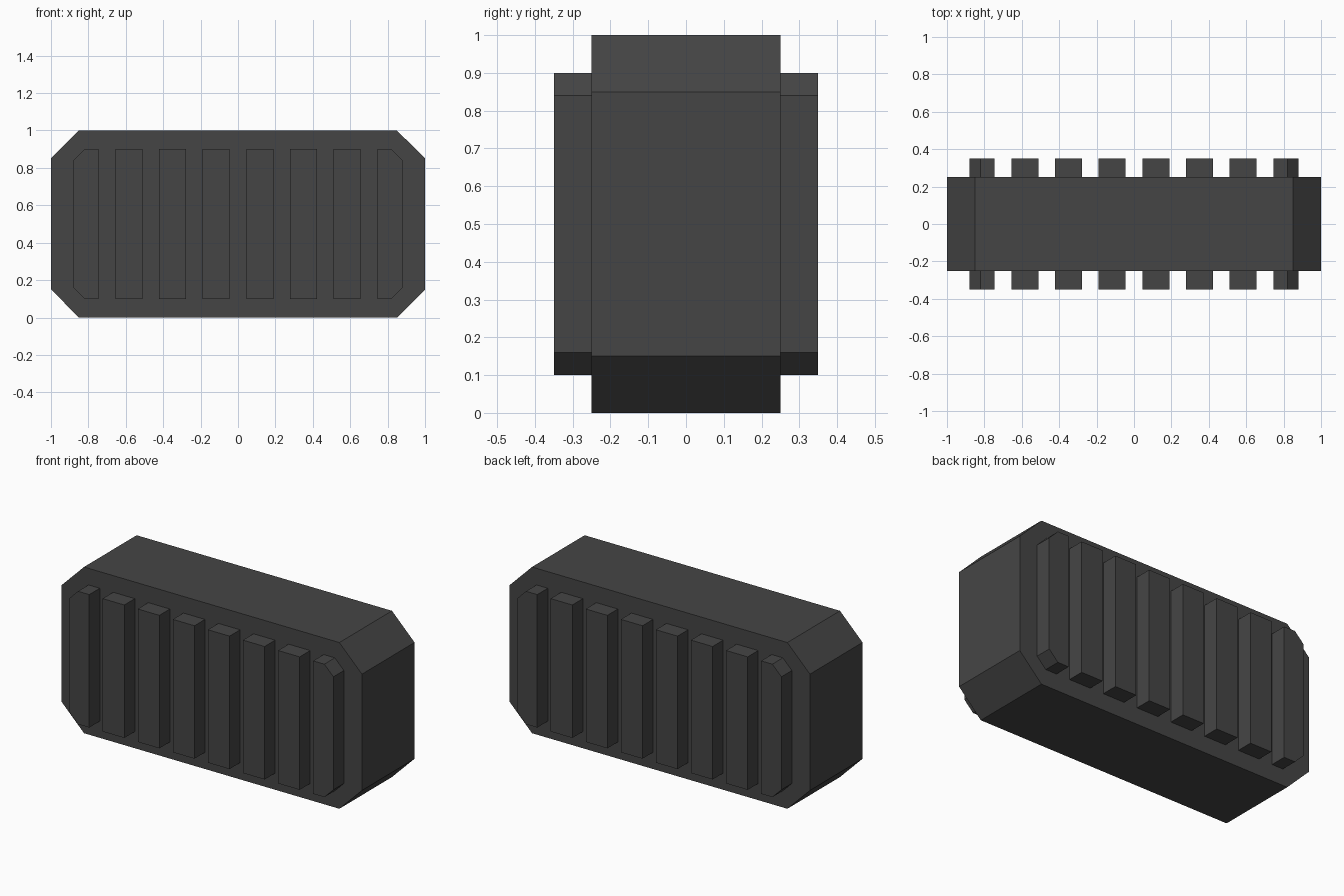
import bpy, bmesh

if "Cube" in bpy.data.objects:
    bpy.data.objects.remove(bpy.data.objects["Cube"])

dark = bpy.data.materials.new("dark_grey")
dark.diffuse_color = (0.06, 0.06, 0.06, 1)
dark.use_nodes = True
dark.node_tree.nodes["Principled BSDF"].inputs["Base Color"].default_value = dark.diffuse_color


def prism(name, profile, y0, y1):
    """Extrude an x-z outline from y0 to y1."""
    bm = bmesh.new()
    face = bm.faces.new([bm.verts.new((x, y0, z)) for x, z in profile])
    ext = bmesh.ops.extrude_face_region(bm, geom=[face])
    verts = [v for v in ext["geom"] if isinstance(v, bmesh.types.BMVert)]
    bmesh.ops.translate(bm, verts=verts, vec=(0, y1 - y0, 0))
    bmesh.ops.recalc_face_normals(bm, faces=bm.faces)
    mesh = bpy.data.meshes.new(name)
    bm.to_mesh(mesh)
    bm.free()
    mesh.materials.append(dark)
    obj = bpy.data.objects.new(name, mesh)
    bpy.context.collection.objects.link(obj)
    return obj


# Main block with chamfered ends
c = 0.15
prism("body", [(-1 + c, 0), (1 - c, 0), (1, c), (1, 1 - c),
               (1 - c, 1), (-1 + c, 1), (-1, 1 - c), (-1, c)], -0.25, 0.25)

# Raised grip ribs on front and back; the outermost have chamfered outer corners
pitch, width, end, k = 0.2335, 0.144, 0.88, 0.06
for side, s in (("front", -1), ("back", 1)):
    for i in range(8):
        cx = (i - 3.5) * pitch
        m = 1 if cx > 0 else -1
        inner = abs(cx) - width / 2
        if i in (0, 7):
            outline = [(inner, 0.1), (end - k, 0.1), (end, 0.1 + k),
                       (end, 0.9 - k), (end - k, 0.9), (inner, 0.9)]
        else:
            outer = inner + width
            outline = [(inner, 0.1), (outer, 0.1), (outer, 0.9), (inner, 0.9)]
        prism(f"{side}_rib_{i + 1}", [(m * x, z) for x, z in outline],
              s * 0.24, s * 0.35)
